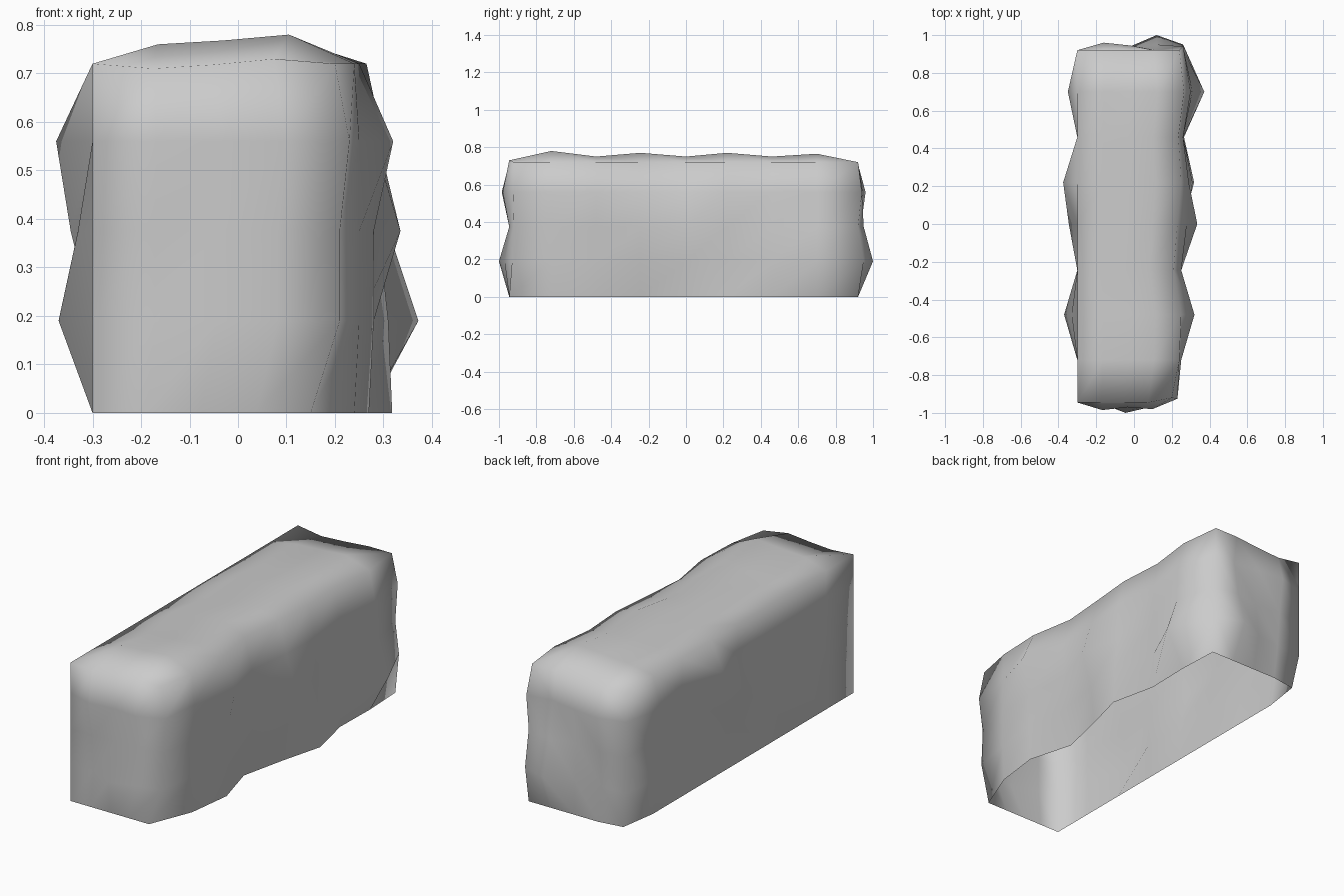
import bpy, bmesh

if "Cube" in bpy.data.objects:
    bpy.data.objects.remove(bpy.data.objects["Cube"])

# Lattice stations of the hedge: length, height, and width fractions
Y = [-0.945, -0.72, -0.48, -0.245, 0, 0.22, 0.46, 0.70, 0.92]
Z = [0, 0.19, 0.375, 0.56, 0.72]
F = [0, 0.25, 0.5, 0.75, 1]
NI, NJ, NK = len(F) - 1, len(Y) - 1, len(Z) - 1

# Wavy right side: foot line, middle line, top line
FOOT = [0.15, 0.24, 0.27, 0.205, 0.26, 0.318, 0.265, 0.27, 0.26]
MID = [0.21, 0.25, 0.28, 0.25, 0.28, 0.29, 0.26, 0.30, 0.26]
TOP = [0.20, 0.24, 0.25, 0.21, 0.23, 0.25, 0.235, 0.265, 0.24]

# Leafy lumps: outermost x on each side, keyed by (station, level)
RIGHT = {(2, 3): 0.32, (4, 2): 0.335, (5, 1): 0.31, (7, 1): 0.372, (7, 2): 0.31, (0, 3): 0.23}
LEFT = {(2, 1): -0.37, (2, 2): -0.33, (4, 2): -0.345, (5, 3): -0.375,
        (5, 2): -0.33, (7, 3): -0.35, (7, 1): -0.33, (8, 0): -0.27}
# Outermost y on the ends, keyed by (column, level)
FRONT = {(1, 3): -0.985, (2, 1): -1.0, (2, 3): -0.97, (3, 1): -0.97, (3, 3): -0.98,
         (4, 1): -0.93, (4, 2): -0.92, (4, 3): -0.925, (4, 4): -0.92}
BACK = {(1, 3): 0.96, (2, 3): 0.945, (2, 1): 0.94, (3, 1): 1.0, (3, 2): 0.95,
        (1, 2): 0.935, (4, 1): 0.95, (4, 3): 0.94, (0, 0): 0.90}
# Height of the crown along its length
CROWN = [0.73, 0.78, 0.75, 0.77, 0.75, 0.77, 0.75, 0.765, 0.72]


def point(i, j, k):
    left = LEFT.get((j, k), -0.30)
    row = FOOT if k == 0 else TOP if k == NK else MID
    right = RIGHT.get((j, k), row[j])
    x = left + (right - left) * F[i]
    y = Y[j]
    if j == 0:
        y = FRONT.get((i, k), y)
    if j == NJ:
        y = BACK.get((i, k), y)
    z = Z[k]
    if k == NK and 0 < i < NI:
        z = CROWN[j] - (0, 0.02, 0.012, 0)[i]
    return x, y, z


bm = bmesh.new()
verts = {}


def vert(key):
    if key not in verts:
        verts[key] = bm.verts.new(point(*key))
    return verts[key]


def patch(nu, nv, key):
    for u in range(nu):
        for v in range(nv):
            bm.faces.new([vert(key(u + a, v + b)) for a, b in ((0, 0), (1, 0), (1, 1), (0, 1))])


# Two long sides, two ends and the crown; the underside stays open
for side in (0, NI):
    patch(NJ, NK, lambda u, v: (side, u, v))
for end in (0, NJ):
    patch(NI, NK, lambda u, v: (u, end, v))
patch(NI, NJ, lambda u, v: (u, v, NK))

bmesh.ops.recalc_face_normals(bm, faces=bm.faces)
top_face = max(bm.faces, key=lambda f: f.calc_center_median().z)
if top_face.normal.z < 0:
    bmesh.ops.reverse_faces(bm, faces=bm.faces)
for f in bm.faces:
    f.smooth = True
mesh = bpy.data.meshes.new("hedge")
bm.to_mesh(mesh)
bm.free()
bpy.context.collection.objects.link(bpy.data.objects.new("hedge", mesh))
